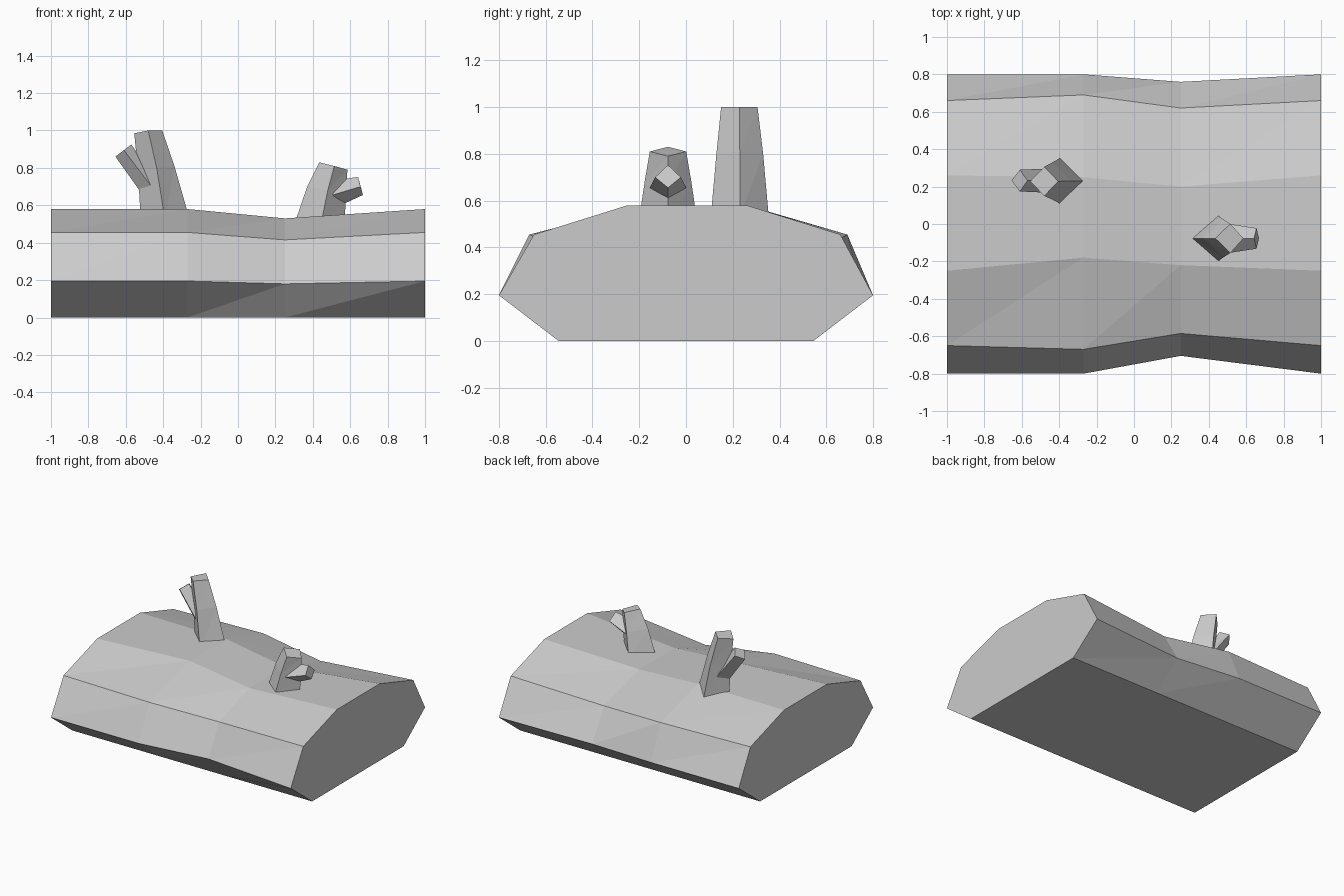
import bpy, bmesh

if "Cube" in bpy.data.objects:
    bpy.data.objects.remove(bpy.data.objects["Cube"])

grey = bpy.data.materials.new("bark_grey")
grey.diffuse_color = (0.6, 0.6, 0.6, 1)
grey.use_nodes = True
grey.node_tree.nodes["Principled BSDF"].inputs["Base Color"].default_value = grey.diffuse_color


def loft(name, rings):
    """Skin matching rings of points with flat triangles and cap both ends."""
    bm = bmesh.new()
    loops = [[bm.verts.new(p) for p in ring] for ring in rings]
    n = len(loops[0])
    for a, b in zip(loops, loops[1:]):
        for j in range(n):
            k = (j + 1) % n
            bm.faces.new((a[j], b[j], b[k]))
            bm.faces.new((a[j], b[k], a[k]))
    bm.faces.new(loops[0])
    bm.faces.new(loops[-1])
    bmesh.ops.recalc_face_normals(bm, faces=bm.faces)
    mesh = bpy.data.meshes.new(name)
    bm.to_mesh(mesh)
    bm.free()
    mesh.materials.append(grey)
    obj = bpy.data.objects.new(name, mesh)
    bpy.context.collection.objects.link(obj)
    return obj


# Log: x, heights (rim, shoulder, top), y from front rim over to back rim
stations = [
    (-1.00, (0.195, 0.455, 0.58), (-0.80, -0.65, -0.25, 0.26, 0.66, 0.80)),
    (-0.27, (0.195, 0.455, 0.58), (-0.80, -0.67, -0.18, 0.25, 0.69, 0.80)),
    (0.25, (0.18, 0.415, 0.53), (-0.705, -0.585, -0.22, 0.20, 0.62, 0.76)),
    (1.00, (0.195, 0.455, 0.58), (-0.80, -0.65, -0.25, 0.26, 0.66, 0.80)),
]
rings = []
for x, z, ys in stations:
    heights = z + z[::-1]
    rings.append([(x, -0.545, 0)] + [(x, y, h) for y, h in zip(ys, heights)]
                 + [(x, 0.545, 0)])
loft("log", rings)


def diamond(left, mid, right, yc, half):
    """Four-cornered ring; left, mid and right are (x, z) pairs."""
    return [(left[0], yc, left[1]), (mid[0], yc - half, mid[1]),
            (right[0], yc, right[1]), (mid[0], yc + half, mid[1])]


# Tall stub and its side twig
loft("tall_stub", [
    diamond((-0.52, 0.52), (-0.39, 0.52), (-0.26, 0.53), 0.23, 0.125),
    diamond((-0.535, 0.79), (-0.435, 0.80), (-0.34, 0.81), 0.23, 0.10),
    diamond((-0.555, 0.985), (-0.48, 1.0), (-0.405, 1.0), 0.228, 0.078)])
loft("tall_stub_twig", [
    diamond((-0.52, 0.67), (-0.455, 0.69), (-0.43, 0.72), 0.232, 0.065),
    diamond((-0.655, 0.86), (-0.61, 0.895), (-0.57, 0.925), 0.232, 0.058)])

# Short stub and its side twig
loft("short_stub", [
    diamond((0.305, 0.51), (0.445, 0.51), (0.57, 0.51), -0.077, 0.125),
    diamond((0.37, 0.70), (0.48, 0.68), (0.578, 0.67), -0.077, 0.10),
    diamond((0.435, 0.83), (0.515, 0.81), (0.585, 0.79), -0.077, 0.078)])
loft("short_stub_twig", [
    diamond((0.57, 0.61), (0.505, 0.655), (0.50, 0.73), -0.077, 0.078),
    diamond((0.668, 0.655), (0.655, 0.70), (0.642, 0.752), -0.077, 0.055)])
